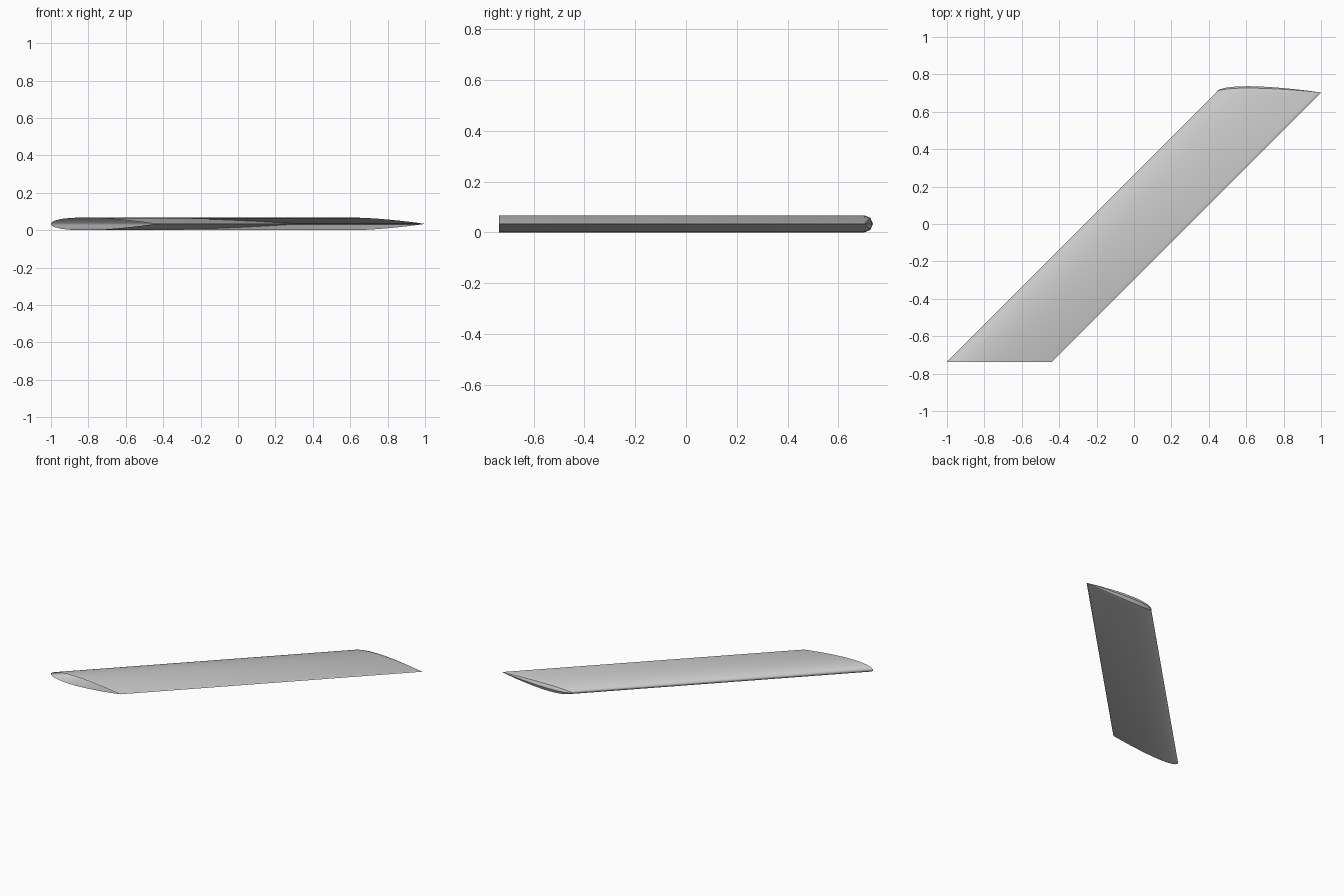
import bpy
import bmesh
import math

if "Cube" in bpy.data.objects:
    bpy.data.objects.remove(bpy.data.objects["Cube"], do_unlink=True)

CHORD = 0.56
SPAN = 1.44            # swept back at 45 degrees, so also the sideways offset
HALF_THICK = 0.0336
ROOT_Y = -0.737
STATIONS = 24          # chordwise divisions
CAP_STEPS = 4          # facets around the rounded tip


def half_thickness(t):
    """Symmetric aerofoil with a closed trailing edge, t from 0 to 1."""
    y = 0.2969 * math.sqrt(t) - 0.126 * t - 0.3516 * t**2 + 0.2843 * t**3 - 0.1036 * t**4
    return max(0.0, 0.6 * y * CHORD)


# One strip per station: top root, around the tip, bottom root
bm = bmesh.new()
strips = []
for i in range(STATIONS + 1):
    t = (1 - math.cos(math.pi * i / STATIONS)) / 2
    x = -1 + CHORD * t
    h = half_thickness(t)
    points = [(x, ROOT_Y, HALF_THICK + h)]
    for k in range(CAP_STEPS + 1):
        a = math.pi * (0.5 - k / CAP_STEPS)
        points.append((x + SPAN, ROOT_Y + SPAN + h * math.cos(a), HALF_THICK + h * math.sin(a)))
    points.append((x, ROOT_Y, HALF_THICK - h))
    strips.append([bm.verts.new(p) for p in points])

# Skin between neighbouring strips, leaving the root open
for a, b in zip(strips, strips[1:]):
    for j in range(len(a) - 1):
        bm.faces.new((a[j], b[j], b[j + 1], a[j + 1]))
bmesh.ops.remove_doubles(bm, verts=bm.verts, dist=1e-5)

mesh = bpy.data.meshes.new("swept_wing")
bm.to_mesh(mesh)
bm.free()
wing = bpy.data.objects.new("swept_wing", mesh)
bpy.context.collection.objects.link(wing)

# Plain grey skin
grey = bpy.data.materials.new("light_grey")
grey.use_nodes = True
colour = (0.6, 0.6, 0.6, 1)
grey.diffuse_color = colour
grey.node_tree.nodes["Principled BSDF"].inputs["Base Color"].default_value = colour
mesh.materials.append(grey)

# Smooth skin, faceted tip
bpy.ops.object.select_all(action="DESELECT")
wing.select_set(True)
bpy.context.view_layer.objects.active = wing
bpy.ops.object.shade_smooth_by_angle(angle=math.radians(30))
